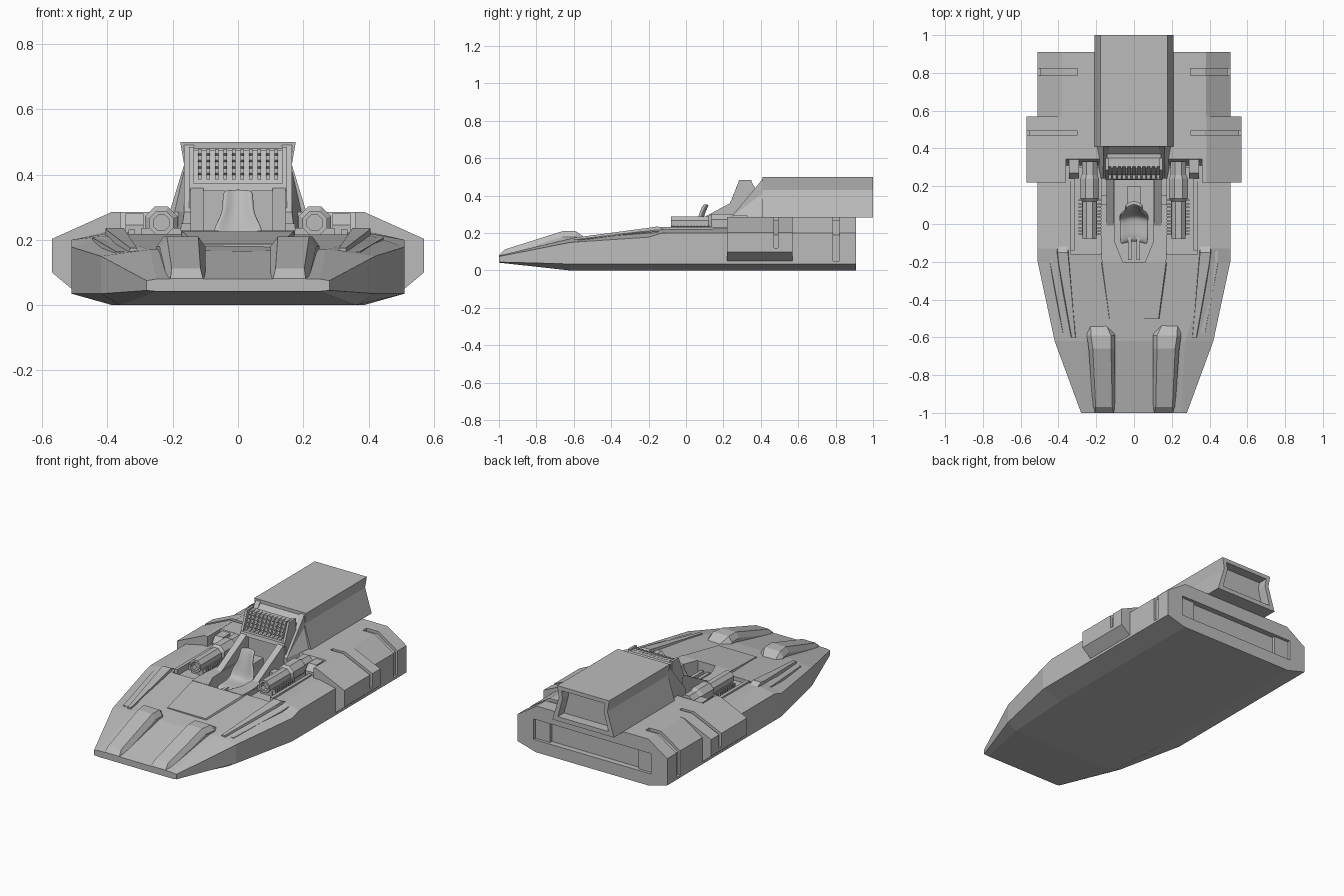
import bpy, bmesh, math

if "Cube" in bpy.data.objects:
    bpy.data.objects.remove(bpy.data.objects["Cube"])

grey = bpy.data.materials.new("hull grey")
grey.diffuse_color = (0.5, 0.5, 0.5, 1)
grey.use_nodes = True
grey.node_tree.nodes["Principled BSDF"].inputs["Base Color"].default_value = grey.diffuse_color


def make(name, bm):
    bmesh.ops.recalc_face_normals(bm, faces=bm.faces)
    me = bpy.data.meshes.new(name)
    bm.to_mesh(me)
    bm.free()
    ob = bpy.data.objects.new(name, me)
    bpy.context.collection.objects.link(ob)
    me.materials.append(grey)
    return ob


def loft(name, rings):
    """Closed solid through rings of 3D points."""
    bm = bmesh.new()
    vs = [[bm.verts.new(p) for p in r] for r in rings]
    n = len(vs[0])
    for a, b in zip(vs, vs[1:]):
        for i in range(n):
            j = (i + 1) % n
            bm.faces.new((a[i], a[j], b[j], b[i]))
    bm.faces.new(vs[0])
    bm.faces.new(vs[-1])
    return make(name, bm)


def full(y, half):
    """Half outline (x, z), bottom centre to top centre, made symmetric."""
    pts = half + [(-x, z) for x, z in reversed(half) if x > 0]
    return [(x, y, z) for x, z in pts]


def ring(y, pts):
    return [(x, y, z) for x, z in pts]


def prism_x(name, pts, a, b):
    return loft(name, [[(x, y, z) for y, z in pts] for x in (a, b)])


def box(name, x0, x1, y0, y1, z0, z1):
    return loft(name, [[(x0, y, z0), (x1, y, z0), (x1, y, z1), (x0, y, z1)] for y in (y0, y1)])


def mirror(ob):
    ob.modifiers.new("mirror", 'MIRROR')
    return ob


def bake(ob):
    dg = bpy.context.evaluated_depsgraph_get()
    dg.update()
    me = bpy.data.meshes.new_from_object(ob.evaluated_get(dg))
    ob.modifiers.clear()
    ob.data = me


def cut(ob, cutter, keep=False):
    m = ob.modifiers.new("cut", 'BOOLEAN')
    m.operation, m.solver, m.object = 'DIFFERENCE', 'EXACT', cutter
    bake(ob)
    if not keep:
        bpy.data.objects.remove(cutter)


# Hull: y, bottom x/z, chine x/z, side top x/z, shoulder x/z, centre z
stations = [(-1, .25, .042, .28, .045, .28, .075, .25, .08, .08),
            (-.62, .36, 0, .42, .035, .42, .15, .27, .17, .165),
            (-.2, .385, 0, .51, .035, .51, .178, .41, .212, .216),
            (-.13, .385, 0, .51, .035, .51, .2, .40, .22, .22),
            (.31, .385, 0, .51, .035, .51, .2, .40, .225, .225),
            (.345, .385, 0, .51, .035, .51, .2, .38, .285, .285),
            (.91, .385, 0, .51, .035, .51, .2, .38, .285, .285)]
hull = loft("hull", [full(s[0], [(0, s[2]), (s[1], s[2]), (s[3], s[4]), (s[5], s[6]),
                                 (s[7], s[8]), (0, s[9])]) for s in stations])

# Side pods
pod = loft("side_pods", [ring(y, [(.45, .05), (.51, .05), (.57, .1), (.57, .203), (.385, .286), (.36, .286), (.36, .2)])
                         for y in (.22, .57)])
mirror(pod)
bake(pod)

# Panel grooves wrapped over the rear sides
for y0, y1, x, zlow in ((.47, .492, .555, .12), (.785, .822, .495, .05)):
    groove = mirror(loft("groove", [ring(y, [(.3, .32), (.65, .32), (.65, zlow), (x, zlow), (x, .19),
                                             (.375, .268), (.3, .268)]) for y in (y0, y1)]))
    if x > .5:
        cut(pod, groove, keep=True)
    cut(hull, groove)

# Cockpit well, gun bays and stern recess
cut(hull, loft("well", [[(x, y, z) for x, y in ((-.06, -.2), (.06, -.2), (.1, -.1), (.1, .26), (-.1, .26), (-.1, -.1))]
                        for z in (.1, .3)]))
cut(hull, mirror(box("bay", .175, .335, -.16, .3, .195, .35)))
cut(hull, box("stern", -.4, .4, .875, 1.0, .075, .2))
mirror(box("stern_end_plates", .3, .4, .86, .892, .075, .2))

# Nose: raised strips
nose = []
for y, a, b, t, zt in ((-1, .1, .215, .008, .082), (-.97, .1, .218, .015, .112), (-.66, .1, .24, .022, .21),
                       (-.59, .1, .25, .022, .21), (-.53, .13, .25, .02, .17)):
    nose.append(ring(y, [(a, .06), (b, .06), (b, zt - .03), (b - t, zt), (a + t, zt), (a, zt - .03)]))
mirror(loft("nose_strips", nose))

# Hood ahead of the cockpit and sills beside it
loft("hood", [full(-.5, [(0, .12), (.16, .12), (.13, .187), (0, .187)]),
              full(-.2, [(0, .12), (.2, .12), (.17, .226), (0, .226)])])
mirror(loft("cockpit_sills", [[(x, y, z) for x, y in ((.06, -.2), (.17, -.2), (.175, -.13), (.15, .25), (.1, .25), (.1, -.1))]
                              for z in (.12, .228)]))

# Long ridges along the foredeck with a lower outer step
mirror(loft("deck_ridges", [ring(y, [(a, .12), (b, .12), (b - .015, z), (a + .015, z)])
                            for y, a, b, z in ((-.6, .295, .345, .175), (-.2, .33, .415, .228),
                                               (-.15, .335, .42, .236), (-.11, .335, .42, .215))]))
mirror(loft("deck_ridge_steps", [ring(y, [(a, .12), (b, .12), (b - .01, z), (a, z)])
                                 for y, a, b, z in ((-.58, .33, .385, .165), (-.2, .39, .455, .206), (-.13, .39, .455, .21))]))

# Engine housing, pinched at the waist, with a recessed exhaust
side = [(0, .283), (.21, .283), (.165, .43), (.177, .5), (0, .5)]
engine = loft("engine_housing", [full(.41, side), full(1, side)])
cut(engine, loft("exhaust", [full(y, [(0, .31), (.172, .31), (.14, .43), (.148, .476), (0, .476)]) for y in (.94, 1.1)]))

# Slanted shoulders joining engine and cockpit
mirror(prism_x("engine_shoulders", [(.24, .21), (.24, .285), (.37, .44), (.41, .49), (.42, .49), (.42, .21)], .135, .165))
mirror(loft("shoulder_flares", [[(x, .24, .21), (x + .03, .24, .21), (x + .02, .24, .285), (x, .24, .285)] if first else
                                [(x, .42, .21), (x + .065, .42, .21), (x + .05, .42, .29), (x + .02, .42, .42)]
                                for x, first in ((.145, True), (.145, False))]))

# Intake behind the cockpit with its grille
prism_x("intake_housing", [(.25, .35), (.26, .375), (.305, .475), (.35, .475), (.37, .44), (.42, .49), (.42, .35)], -.142, .142)
prism_x("cockpit_rear_wall", [(.25, .1), (.25, .36), (.42, .36), (.42, .1)], -.15, .15)
mirror(prism_x("grille_frame", [(.235, .355), (.285, .485), (.35, .485), (.35, .355)], .135, .15))
prism_x("grille_sill", [(.232, .35), (.238, .372), (.27, .372), (.27, .35)], -.15, .15)
for i in range(10):
    x = -.117 + i * .026
    teeth = []
    for k in range(5):
        t = .385 + k * .02
        y = .255 + k * .0092
        teeth += [(y - .014, t), (y + .002, t + .014)]
    prism_x("grille_bar_%d" % (i + 1), teeth + [(.33, .477), (.33, .385)], x - .005, x + .005)

# Sloping pillars beside the seat
mirror(prism_x("cockpit_pillars", [(-.02, .2), (-.02, .222), (.245, .365), (.27, .365), (.27, .2)], .105, .145))
mirror(box("pillar_blocks", .145, .175, .1, .15, .2, .25))

# Bucket seat: half width, y, z along the centre line
bm = bmesh.new()
rows = []
for w, y, z in ((.07, -.09, .15), (.075, -.07, .17), (.075, .02, .165), (.078, .055, .18), (.075, .072, .24),
                (.05, .085, .275), (.046, .1, .32), (.046, .112, .345), (.036, .117, .352)):
    rows.append([bm.verts.new((w * s, y - .02 * s * s, z + .015 * s * s * (z < .2))) for s in (-1, -.6, 0, .6, 1)])
for a, b in zip(rows, rows[1:]):
    for i in range(4):
        bm.faces.new((a[i], a[i + 1], b[i + 1], b[i]))
seat = make("seat", bm)
sol = seat.modifiers.new("thick", 'SOLIDIFY')
sol.thickness, sol.offset = .018, 0
seat.modifiers.new("smooth", 'SUBSURF').levels = 2
seat.modifiers["smooth"].render_levels = 2
for p in seat.data.polygons:
    p.use_smooth = True
box("seat_column", -.035, .035, .09, .2, .1, .27)
mirror(box("foot_rails", .012, .032, -.19, -.07, .1, .18))


# Guns
def octagon(y, r, n=8, cx=.235, cz=.252):
    return [(cx + r * math.cos((i + .5) * math.tau / n), y, cz + r * math.sin((i + .5) * math.tau / n)) for i in range(n)]


mirror(loft("gun_barrels", [octagon(y, r) for y, r in ((.14, .04), (-.08, .04), (-.08, .026), (-.05, .026))]))
mirror(loft("gun_breeches", [octagon(y, r) for y, r in ((.12, .04), (.135, .054), (.24, .054), (.26, .045), (.33, .045))]))
mirror(box("gun_beds", .195, .275, -.06, .3, .19, .228))
bm = bmesh.new()
for i in range(11):
    for x in (.19, .28):
        cube = bmesh.ops.create_cube(bm, size=1)["verts"]
        bmesh.ops.scale(bm, vec=(.03, .008, .03), verts=cube)
        bmesh.ops.translate(bm, vec=(x, -.055 + i * .018, .222), verts=cube)
mirror(make("gun_bed_teeth", bm))

# Mounts filling the rear of the gun bays
mirror(prism_x("bay_mounts", [(.24, .19), (.24, .245), (.27, .28), (.36, .28), (.36, .19)], .29, .345))
mirror(box("bay_side_rails", .315, .335, -.14, .25, .19, .232))
